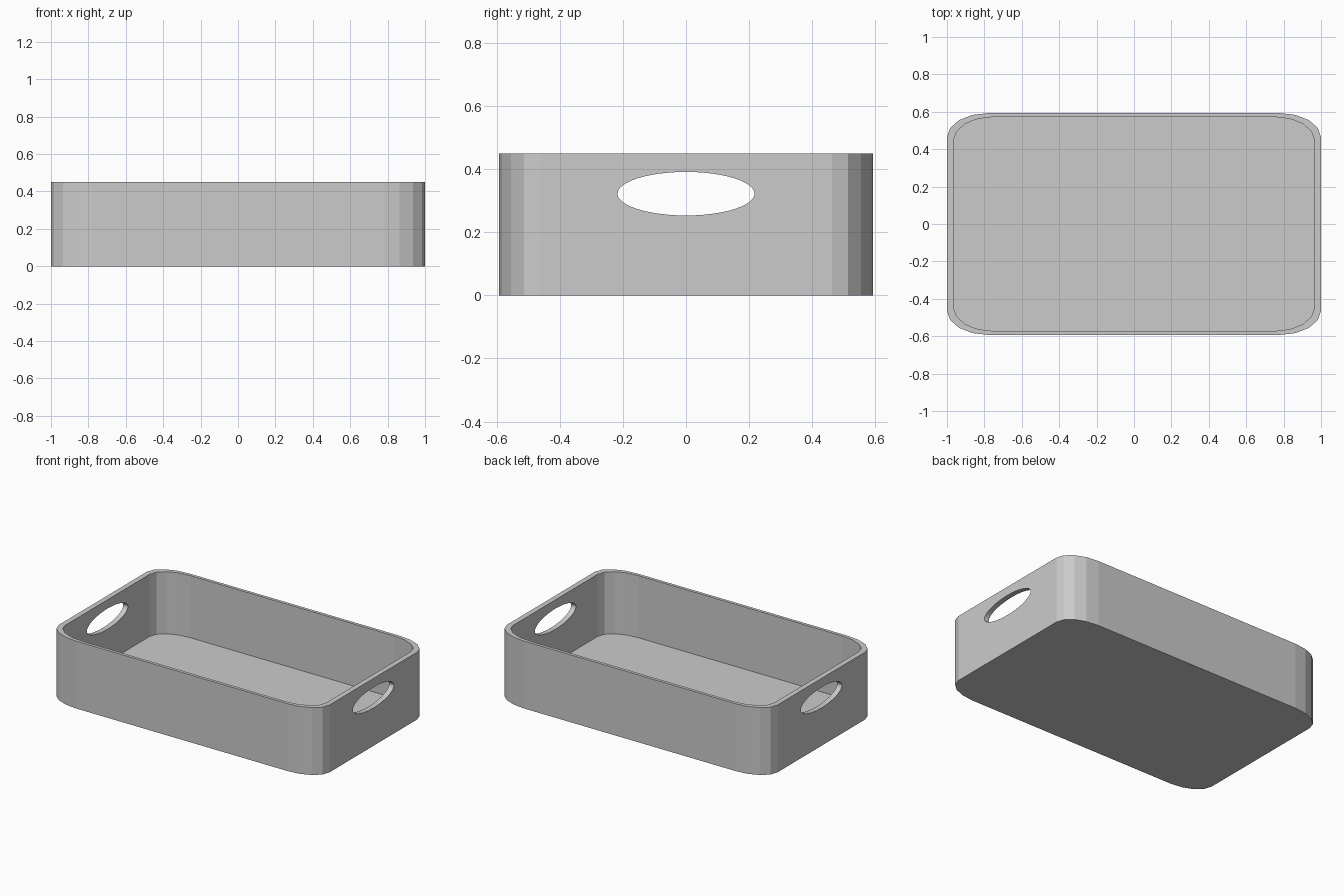
import bpy, bmesh
from math import cos, sin, pi
from mathutils import Matrix

if "Cube" in bpy.data.objects:
    bpy.data.objects.remove(bpy.data.objects["Cube"])

HX, HY, H = 1.0, 0.593, 0.45      # half length, half width, height
RX, RY = 0.22, 0.13               # stretched corner radii
INNER, FLOOR = 0.965, 0.035       # cavity scale, floor thickness
SEG = 4                           # facets per corner


def outline(s):
    """Rounded rectangle, counter-clockwise, scaled by s."""
    pts = []
    for q, (sx, sy) in enumerate([(1, 1), (-1, 1), (-1, -1), (1, -1)]):
        for i in range(SEG + 1):
            a = (q + i / SEG) * pi / 2
            pts.append((s * (sx * (HX - RX) + RX * cos(a)),
                        s * (sy * (HY - RY) + RY * sin(a))))
    return pts


def make_object(name, bm):
    bmesh.ops.recalc_face_normals(bm, faces=bm.faces)
    mesh = bpy.data.meshes.new(name)
    bm.to_mesh(mesh)
    bm.free()
    obj = bpy.data.objects.new(name, mesh)
    bpy.context.collection.objects.link(obj)
    return obj


# Tray: outside wall, rim and inside wall bridged between four rings
bm = bmesh.new()
rings = [[bm.verts.new((x, y, z)) for x, y in outline(s)]
         for s, z in [(1, 0), (1, H), (INNER, H), (INNER, FLOOR)]]
for a, b in zip(rings, rings[1:]):
    for i in range(len(a)):
        j = (i + 1) % len(a)
        bm.faces.new((a[i], a[j], b[j], b[i]))
bm.faces.new(rings[0])            # underside
bm.faces.new(rings[-1])           # tray floor
tray = make_object("tray", bm)

# Oval hand holes: one long cutter through both end walls
bm = bmesh.new()
bmesh.ops.create_cone(bm, cap_ends=True, segments=48, radius1=1, radius2=1, depth=3)
bm.transform(Matrix.Translation((0, 0, 0.322))
             @ Matrix.Diagonal((1, 0.217, 0.069, 1))
             @ Matrix.Rotation(pi / 2, 4, 'Y'))
cutter = make_object("handle_cutter", bm)
cutter.hide_render = True
cutter.display_type = 'WIRE'

cut = tray.modifiers.new("hand_holes", 'BOOLEAN')
cut.operation = 'DIFFERENCE'
cut.solver = 'EXACT'
cut.object = cutter
bpy.context.view_layer.objects.active = tray
tray.select_set(True)
bpy.ops.object.modifier_apply(modifier=cut.name)
bpy.data.objects.remove(cutter)
